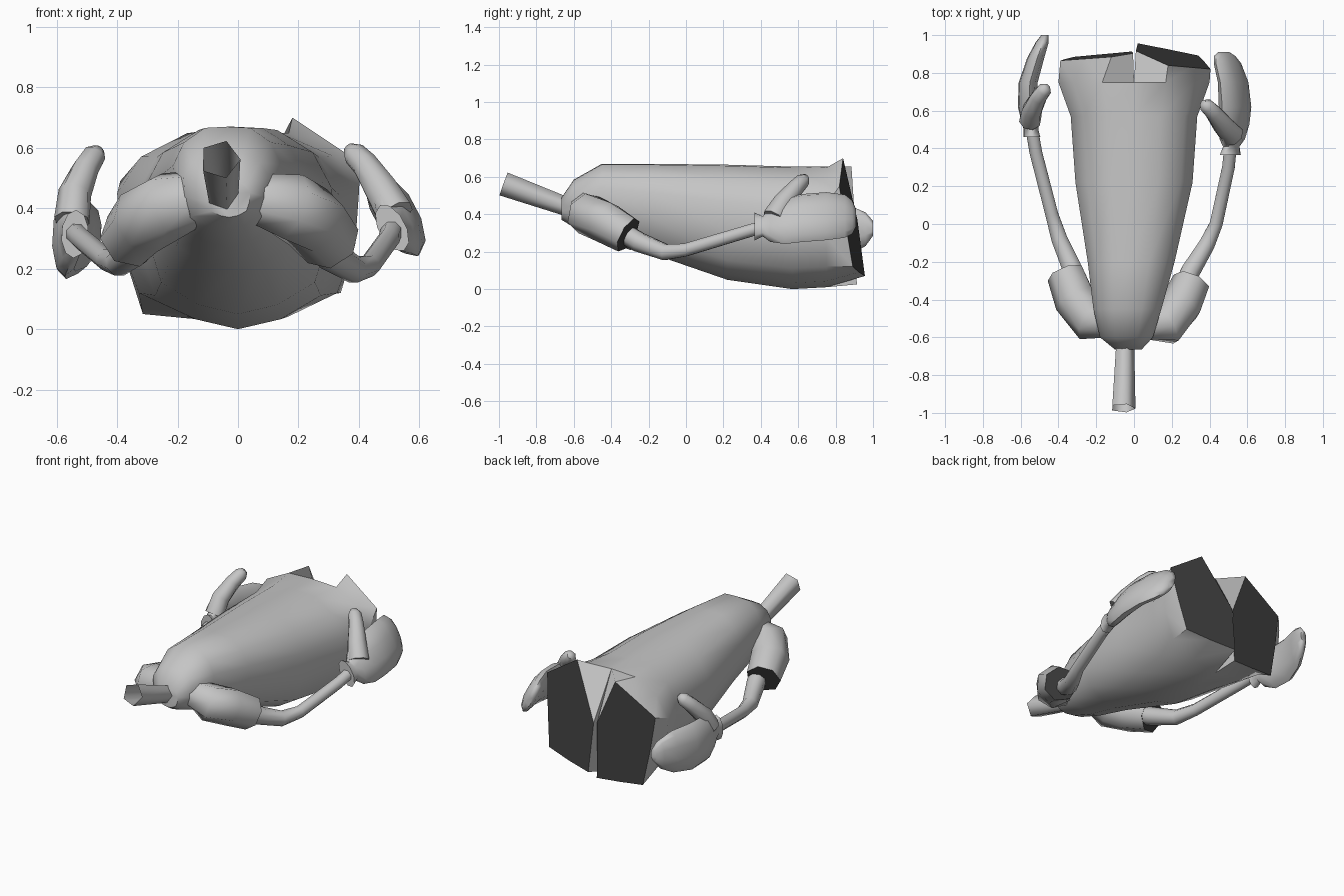
import bpy, bmesh, math
from mathutils import Vector

if "Cube" in bpy.data.objects:
    bpy.data.objects.remove(bpy.data.objects["Cube"])


def material(name, v):
    m = bpy.data.materials.new(name)
    m.diffuse_color = (v, v, v, 1)
    m.use_nodes = True
    m.node_tree.nodes["Principled BSDF"].inputs["Base Color"].default_value = m.diffuse_color
    return m


grey = material("plain grey", 0.56)
dark = material("dark inside", 0.05)


def finish(name, bm, angle=50):
    bmesh.ops.recalc_face_normals(bm, faces=bm.faces)
    me = bpy.data.meshes.new(name)
    bm.to_mesh(me)
    bm.free()
    me.materials.append(grey)
    me.materials.append(dark)
    ob = bpy.data.objects.new(name, me)
    bpy.context.collection.objects.link(ob)
    bpy.ops.object.select_all(action='DESELECT')
    ob.select_set(True)
    bpy.context.view_layer.objects.active = ob
    bpy.ops.object.shade_smooth_by_angle(angle=math.radians(angle))
    return ob


def bridge(bm, a, b):
    n = len(a)
    for i in range(n):
        j = (i + 1) % n
        bm.faces.new((a[i], a[j], b[j], b[i]))


def loft(name, rings, cap_start=False, cap_end=False, angle=50, end_mat=0):
    bm = bmesh.new()
    vs = [[bm.verts.new(p) for p in r] for r in rings]
    for a, b in zip(vs, vs[1:]):
        bridge(bm, a, b)
    if cap_start:
        bm.faces.new(vs[0])
    if cap_end:
        bm.faces.new(vs[-1]).material_index = end_mat
    return finish(name, bm, angle)


def tube(name, path, sides=8, caps=(False, False), angle=60, end_mat=0):
    """Tube through (x, y, z, radius) points."""
    pts = [Vector(p[:3]) for p in path]
    rings = []
    for i, c in enumerate(pts):
        t = (pts[min(i + 1, len(pts) - 1)] - pts[max(i - 1, 0)]).normalized()
        u = t.cross(Vector((0, 0, 1))).normalized()
        v = u.cross(t)
        r = path[i][3]
        rings.append([c + r * (math.cos(a) * u + math.sin(a) * v)
                      for a in (2 * math.pi * (k + .5) / sides for k in range(sides))])
    return loft(name, rings, caps[0], caps[1], angle, end_mat)


# Torso: half profile (width fraction, height fraction) from top to bottom
half = [(0, 1), (.42, .99), (.8, .87), (1, .68), (.97, .42), (.82, .17), (.42, .05), (0, 0)]
# y, centre x, half width, low z, high z
stations = [(-.665, -.03, .07, .37, .49), (-.60, -.04, .14, .33, .585), (-.45, -.035, .18, .27, .67),
            (-.2, -.015, .23, .195, .67), (.22, 0, .31, .05, .665), (.57, 0, .335, 0, .655),
            (.75, 0, .40, .01, .655)]
bm = bmesh.new()
rings = []
for y, cx, w, lo, hi in stations:
    pts = [(x, t) for x, t in half] + [(-x, t) for x, t in half[-2:0:-1]]
    rings.append([bm.verts.new((cx + x * w, y, lo + t * (hi - lo))) for x, t in pts])
for a, b in zip(rings, rings[1:]):
    bridge(bm, a, b)
bm.faces.new(rings[0])
# Two short five-cornered leg stubs split from the last ring, closed by dark ends
last = rings[-1]
n = len(half)
right_start = last[:n]
left_start = [last[0]] + last[:n - 2:-1]
right_rim = [(.01, .37), (.18, .70), (.30, .62), (.405, .55), (.375, .33), (.34, .12), (.18, .09), (.02, .07)]
left_rim = [(-.005, .37), (-.12, .655), (-.26, .57), (-.39, .49), (-.36, .28), (-.315, .05), (-.16, .035), (-.01, .025)]
for start, rim, plane in ((right_start, right_rim, (.97, -.18, -.14)),
                          (left_start, left_rim, (.915, .09, -.03))):
    end = [bm.verts.new((x, plane[0] + plane[1] * x + plane[2] * z, z)) for x, z in rim]
    bridge(bm, start, end)
    bm.faces.new(end).material_index = 1
finish("torso", bm, 45)

# Neck, open at the end
tube("neck", [(-.05, -.58, .42, .05), (-.06, -.975, .562, .068)], sides=5, angle=75)

# Sleeves with dark cuff openings
tube("right_sleeve", [(.08, -.53, .43, .09), (.17, -.535, .405, .115),
                      (.25, -.43, .36, .115), (.305, -.31, .29, .103)], 7, (False, True), end_mat=1)
tube("left_sleeve", [(-.12, -.51, .44, .09), (-.23, -.51, .41, .115),
                     (-.31, -.40, .36, .115), (-.36, -.265, .30, .103)], 7, (False, True), end_mat=1)

# Arms
tube("right_arm", [(.23, -.4, .34, .055), (.30, -.25, .25, .055), (.385, -.11, .197, .046),
                   (.435, .0, .21, .037), (.50, .30, .30, .036), (.51, .40, .33, .036)])
tube("left_arm", [(-.27, -.38, .34, .055), (-.33, -.23, .27, .055), (-.395, -.08, .22, .046),
                  (-.435, .05, .23, .037), (-.52, .38, .30, .036), (-.54, .50, .32, .036)])


def hand(side, sections, axis, thumb):
    """Flat mitten hand: sections are y, x, z, half height, half thickness."""
    u = Vector((axis[0], 0, axis[1])).normalized()
    v = Vector((u.z, 0, -u.x))
    rings = [[Vector((x, y, z)) + u * a * math.cos(k * math.pi / 5) + v * b * math.sin(k * math.pi / 5)
              for k in range(10)] for y, x, z, a, b in sections]
    loft(side + "_hand", rings, True, True, 60)
    tube(side + "_thumb", thumb, 8, (True, True), 60)


# Hands: the first two sections form the flared cuff
hand("right", [(.365, .51, .335, .085, .045), (.41, .515, .335, .06, .04), (.45, .52, .35, .11, .05),
               (.53, .53, .365, .14, .055), (.62, .535, .38, .145, .06), (.75, .525, .39, .145, .05),
               (.85, .495, .39, .13, .045), (.89, .48, .385, .10, .035), (.91, .475, .38, .05, .02)], (-.45, .85),
     [(.52, .47, .38, .065), (.475, .52, .46, .058), (.42, .59, .545, .045), (.385, .625, .58, .04),
      (.365, .64, .60, .02)])
hand("left", [(.46, -.54, .315, .08, .045), (.50, -.545, .32, .055, .04), (.54, -.55, .32, .105, .045),
              (.62, -.565, .315, .14, .05), (.75, -.56, .31, .145, .05), (.88, -.52, .315, .13, .045),
              (.96, -.487, .32, .09, .035), (1.0, -.472, .325, .04, .02)], (.06, 1),
     [(-.55, .55, .36, .06), (-.54, .60, .45, .055), (-.505, .67, .53, .045), (-.475, .71, .575, .04),
      (-.46, .725, .595, .02)])
